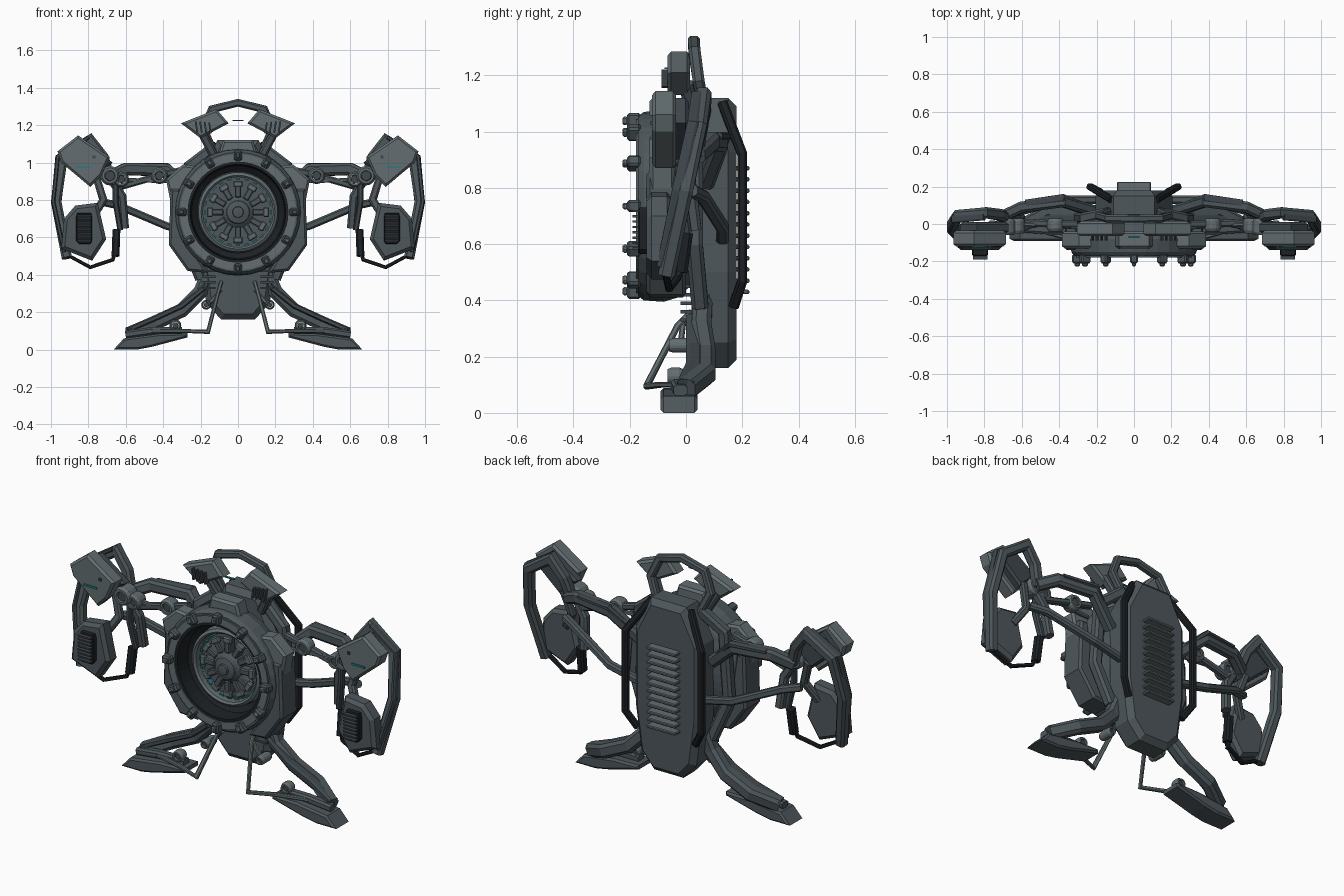
import bpy, bmesh, math
from mathutils import Vector, Matrix

if "Cube" in bpy.data.objects:
    bpy.data.objects.remove(bpy.data.objects["Cube"])

def material(name, c):
    m = bpy.data.materials.new(name)
    m.diffuse_color = (*c, 1)
    m.use_nodes = True
    m.node_tree.nodes["Principled BSDF"].inputs["Base Color"].default_value = m.diffuse_color
    return m

SLATE = material("slate", (0.075, 0.095, 0.105))
LIGHT = material("light_slate", (0.125, 0.155, 0.165))
SHADE = material("deep_slate", (0.05, 0.063, 0.073))
BLACK = material("black", (0.012, 0.015, 0.018))
TEAL = material("teal", (0.02, 0.20, 0.24))
CZ = 0.735          # height of the turbine axis

def finish(name, bm, mat, mirror=False, bevel=0):
    bmesh.ops.recalc_face_normals(bm, faces=bm.faces)
    me = bpy.data.meshes.new(name)
    bm.to_mesh(me)
    bm.free()
    me.materials.append(mat)
    ob = bpy.data.objects.new(name, me)
    bpy.context.collection.objects.link(ob)
    if bevel:
        b = ob.modifiers.new("bevel", 'BEVEL')
        b.width, b.segments, b.limit_method = bevel, 1, 'ANGLE'
    if mirror:
        ob.modifiers.new("mirror", 'MIRROR')
    return ob

def plate(name, pts, y0, y1, mat=SLATE, mirror=True, bevel=0.012):
    """Polygon in x,z extruded from y0 to y1, with chamfered front and back rims."""
    bm = bmesh.new()
    a = [bm.verts.new((x, y0, z)) for x, z in pts]
    b = [bm.verts.new((x, y1, z)) for x, z in pts]
    caps = [bm.faces.new(a), bm.faces.new(b)]
    for i in range(len(a)):
        j = (i + 1) % len(a)
        bm.faces.new((a[i], a[j], b[j], b[i]))
    bmesh.ops.recalc_face_normals(bm, faces=bm.faces)
    bmesh.ops.bevel(bm, geom=[e for f in caps for e in f.edges], offset=bevel, segments=1, affect='EDGES')
    return finish(name, bm, mat, mirror)

def add_box(bm, c, s, rot=Matrix()):
    m = Matrix.Translation(c) @ rot.to_4x4() @ Matrix.Diagonal((*s, 1))
    bmesh.ops.create_cube(bm, size=1, matrix=m)

def boxes(name, items, mat=SLATE, mirror=False, bevel=0, ry=0):
    bm = bmesh.new()
    for c, s in items:
        add_box(bm, c, s, Matrix.Rotation(ry, 4, 'Y'))
    return finish(name, bm, mat, mirror, bevel)

def radial(name, n, r, y, size, mat, bevel=0):
    """Ring of boxes around the turbine axis."""
    bm = bmesh.new()
    for i in range(n):
        a = math.tau * i / n
        add_box(bm, (r * math.sin(a), y, CZ + r * math.cos(a)), size, Matrix.Rotation(a, 4, 'Y'))
    return finish(name, bm, mat, False, bevel)

def lathe(name, prof, n=48, c=(0, CZ), mat=SLATE, mirror=False, closed=True):
    """Revolve (radius, y) points around an axis along y."""
    bm = bmesh.new()
    rings = [[bm.verts.new((c[0] + r * math.cos(math.tau * i / n), y, c[1] + r * math.sin(math.tau * i / n)))
              for i in range(n)] for r, y in prof]
    pairs = list(zip(rings, rings[1:])) + ([(rings[-1], rings[0])] if closed else [])
    for p, q in pairs:
        for i in range(n):
            j = (i + 1) % n
            bm.faces.new((p[i], p[j], q[j], q[i]))
    if not closed:
        bm.faces.new(rings[0])
        bm.faces.new(rings[-1])
    return finish(name, bm, mat, mirror)

def beam(name, pts, w, d, mat=SLATE, mirror=True):
    """Chamfered bar swept along a path: w across in the x,z plane, d in depth."""
    P = [Vector(p) for p in pts]
    k = 0.55
    sec = [(1, k), (k, 1), (-k, 1), (-1, k), (-1, -k), (-k, -1), (k, -1), (1, -k)]
    bm = bmesh.new()
    rings = []
    for i, p in enumerate(P):
        a = (p - P[i - 1]).normalized() if i else (P[1] - p).normalized()
        b = (P[i + 1] - p).normalized() if i < len(P) - 1 else a
        t = (a + b).normalized()
        u = t.cross(Vector((0, 1, 0))).normalized()
        v = u.cross(t)
        f = 1 / max(0.6, t.dot(a))
        rings.append([bm.verts.new(p + u * (s * w / 2 * f) + v * (q * d / 2)) for s, q in sec])
    for p, q in zip(rings, rings[1:]):
        for i in range(8):
            j = (i + 1) % 8
            bm.faces.new((p[i], p[j], q[j], q[i]))
    bm.faces.new(rings[0])
    bm.faces.new(rings[-1])
    return finish(name, bm, mat, mirror)

def joint(name, x, z, r, y0, y1):
    lathe(name, [(r * .55, y0), (r * .8, y0), (r, y0 + .015), (r, y1 - .015), (r * .8, y1), (r * .55, y1)],
          16, (x, z), LIGHT, True)
    lathe(name + "_pin", [(r * .5, y0 + .012), (r * .5, y1 - .01)], 10, (x, z), SHADE, True, False)

def sym(pts):
    return pts + [(-x, z) for x, z in reversed(pts)]

# Rear housing with cooling slats
plate("rear_housing", sym([(.09, .16), (.17, .25), (.205, .5), (.205, .93), (.11, 1.12)]), .02, .18, SLATE, False, .03)
boxes("rear_slats", [((0, .195, .43 + i * .04), (.18, .06, .016)) for i in range(12)], LIGHT, bevel=.004)
beam("rear_rail", [(.12, .13, 1.10), (.235, .2, .92), (.235, .2, .47), (.18, .17, .38)], .035, .035, BLACK)

# Drum and front ring
lathe("drum", [(.265, -.17), (.32, -.17), (.335, -.15), (.34, -.08), (.325, -.03), (.28, .02), (.2, .055), (.05, .055), (.05, -.045), (.235, -.045), (.265, -.08)], 32)
lathe("front_rim", [(.27, -.178), (.31, -.178), (.31, -.165), (.27, -.165)], 48, mat=LIGHT)
lathe("dark_liner", [(.218, -.055), (.262, -.085), (.271, -.172), (.255, -.172), (.248, -.09), (.218, -.065)], 48, mat=BLACK)
radial("rim_lugs", 12, .303, -.185, (.042, .05, .055), SLATE, .008)
radial("lug_studs", 12, .303, -.216, (.024, .02, .03), LIGHT, .006)

# Turbine core
lathe("turbine_ring", [(.187, -.05), (.187, -.105), (.197, -.115), (.212, -.105), (.218, -.05)], 48, mat=LIGHT)
radial("turbine_blades", 12, .115, -.075, (.034, .05, .075), SLATE, .006)
radial("blade_tips", 12, .15, -.09, (.052, .025, .034), LIGHT, .006)
radial("turbine_lights", 24, .178, -.065, (.024, .03, .008), TEAL)
lathe("turbine_hub", [(.085, -.04), (.085, -.09), (.065, -.105), (.06, -.12), (.03, -.128), (.028, -.14), (.01, -.142)], 24, mat=SLATE, closed=False)

# Armour around the drum
plate("shoulder_armour", [(.22, .98), (.295, .99), (.385, .91), (.355, .76), (.29, .74)], -.13, -.04, LIGHT)
plate("lower_armour", [(.31, .86), (.36, .86), (.37, .56), (.27, .42), (.16, .41), (.27, .58)], -.14, .0)
plate("crown_block", [(-.11, 1.02), (.11, 1.02), (.08, 1.12), (-.08, 1.12)], -.13, -.04, LIGHT, False)
beam("side_frame", [(.13, .06, 1.08), (.26, .03, .98), (.29, .03, .6), (.2, .05, .38)], .06, .06)
boxes("belly_ribs", [((.155, .0, .33 + i * .03), (.07, .04, .012)) for i in range(5)], SHADE, True)

# Head: arch and two tilted visor plates
beam("head_arch", [(-.12, .07, 1.04), (-.185, .045, 1.18), (-.14, .03, 1.285), (0, .028, 1.32),
                   (.14, .03, 1.285), (.185, .045, 1.18), (.12, .07, 1.04)], .04, .042, SLATE, False)
beam("neck_strut", [(.13, .03, 1.04), (.2, .0, 1.17)], .045, .05)
plate("visor_plate", [(.05, 1.21), (.115, 1.285), (.305, 1.21), (.2, 1.13)], -.065, .015, LIGHT)
boxes("visor_fins", [((.15 + i * .024, -.072, 1.185 + i * .002), (.009, .03, .06)) for i in range(4)], SHADE, True, 0, .15)
boxes("head_sensor", [((0, -.07, 1.225), (.06, .012, .006))], TEAL)

# Arms
beam("upper_arm", [(.22, .07, .82), (.38, .12, .96), (.6, .09, .965), (.7, .04, .92)], .065, .06)
beam("upper_arm_rail", [(.25, .085, .87), (.38, .14, .985), (.58, .11, .985)], .025, .04, SHADE)
beam("arm_link", [(.3, .0, .96), (.42, .0, .93), (.63, .01, .87)], .035, .04)
beam("arm_link_thin", [(.3, -.02, .9), (.42, -.01, .9), (.62, .0, .91)], .02, .02, LIGHT)
beam("lower_strut", [(.2, .13, .62), (.38, .13, .66), (.64, .06, .77), (.73, .02, .79)], .04, .045)
joint("elbow_joint", .42, .93, .045, -.04, .03)
joint("wrist_joint", .625, .91, .042, -.05, .03)
joint("pod_joint", .685, .93, .052, -.06, .03)

# Wing loop around each pod
beam("wing_loop", [(.685, .03, .92), (.72, .05, 1.03), (.79, .06, 1.12), (.94, .045, 1.02),
                   (.972, -.005, .79), (.915, -.07, .49)], .055, .06)
beam("wing_loop_rail", [(.8, .04, 1.135), (.965, .025, 1.03), (.988, -.03, .79), (.93, -.085, .52)], .022, .04, SHADE)
beam("inner_forearm", [(.69, .0, .93), (.62, .01, .82), (.605, .03, .65)], .045, .05)
beam("inner_forearm_rail", [(.655, -.02, .9), (.655, -.02, .79), (.63, .0, .64)], .03, .04, SHADE)
beam("pod_hanger", [(.76, .0, .93), (.72, -.02, .8), (.78, -.06, .7)], .04, .04)
beam("loop_grip", [(.65, .0, .64), (.655, -.02, .5)], .042, .05, BLACK)
beam("loop_base", [(.655, -.02, .52), (.67, -.03, .48), (.79, -.06, .44), (.91, -.075, .505)], .018, .025, BLACK)

# Pods
plate("upper_pod", [(.685, 1.03), (.855, 1.145), (.965, 1.06), (.945, 1.0), (.79, .87), (.73, .93)], -.12, -.035, LIGHT)
plate("upper_pod_backing", [(.67, 1.0), (.84, 1.12), (.93, 1.03), (.78, .9)], -.05, .01, SHADE)
boxes("pod_light", [((.83, -.12, .975), (.08, .012, .01))], TEAL, True)
plate("lower_pod", [(.75, .785), (.87, .77), (.93, .7), (.945, .54), (.78, .475), (.705, .59)], -.14, -.05, SLATE, bevel=.018)
plate("pod_grille", [(.785, .73), (.86, .73), (.865, .71), (.865, .58), (.85, .565), (.79, .565), (.78, .58), (.78, .71)], -.17, -.13, BLACK, bevel=.005)
boxes("grille_slats", [((.8225, -.178, .585 + i * .019), (.078, .025, .008)) for i in range(8)], SHADE, True)
boxes("pod_studs", [((.77, -.12, 1.03), (.014, .014, .014))], SHADE, True)

# Legs and feet
beam("leg", [(.16, .06, .41), (.2, .055, .31), (.3, .07, .21), (.45, .07, .14), (.58, .0, .085)], .075, .07)
beam("leg_cover", [(.17, .03, .34), (.3, .03, .235), (.44, .03, .17), (.59, .0, .105)], .03, .06, SHADE)
beam("ankle_bar", [(.3, -.03, .1), (.46, -.03, .1), (.6, -.02, .08)], .04, .05)
joint("ankle_joint", .335, .13, .032, -.065, -.01)
joint("hip_joint", .17, .24, .026, -.06, .03)
beam("front_strut", [(.09, .02, .36), (.105, -.03, .31), (.16, -.14, .095), (.3, -.09, .1), (.52, -.03, .1)], .02, .022, LIGHT)
beam("hip_rod", [(.09, -.01, .32), (.16, -.02, .24)], .02, .02, LIGHT)
plate("foot", [(.665, 0), (.61, .06), (.42, .085), (.27, .088), (.27, .065), (.46, .015), (.54, .0)], -.09, .04, SLATE, bevel=.01)
